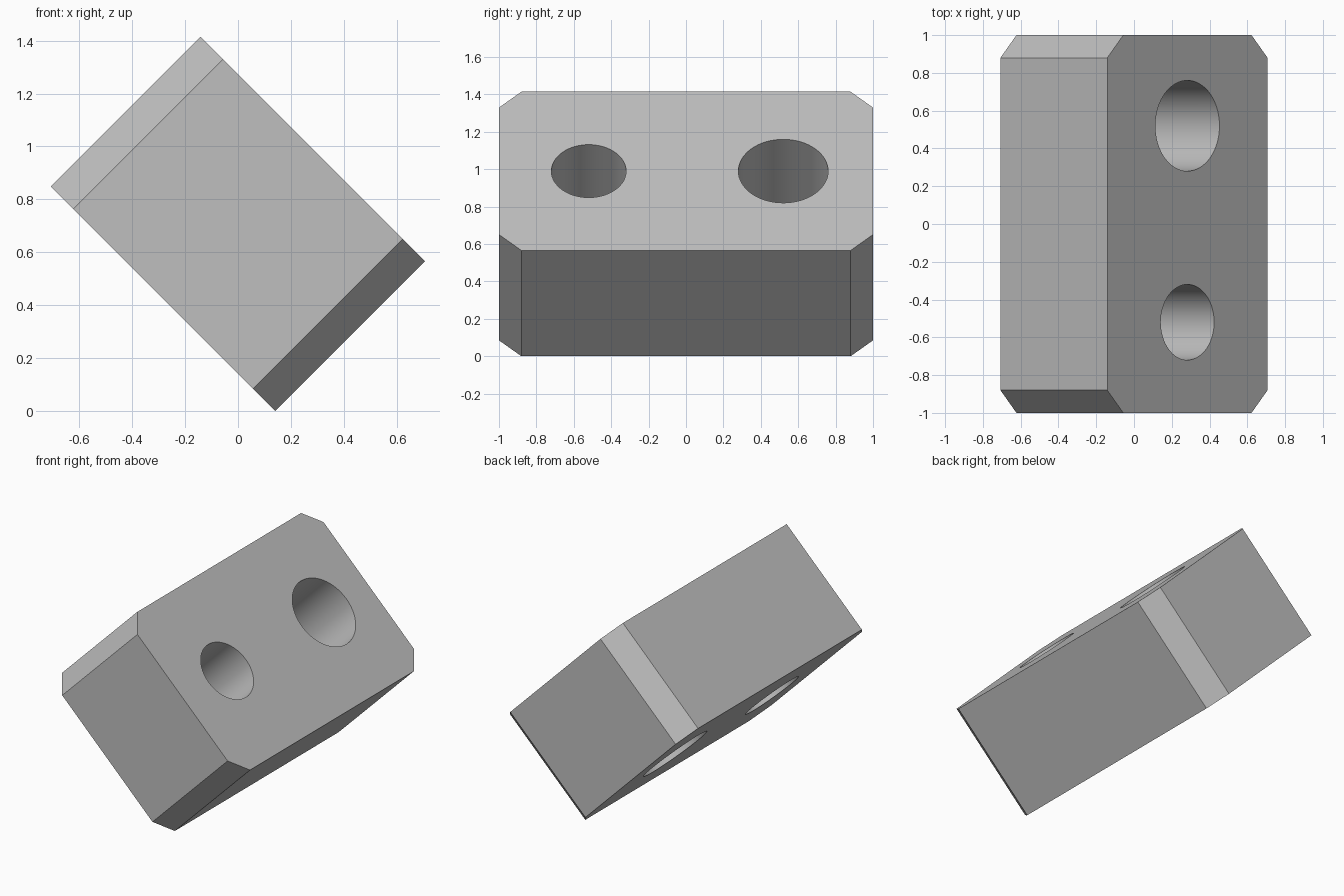
import bpy
import math

# Remove the default cube only
default = bpy.data.objects.get("Cube")
if default:
    bpy.data.objects.remove(default, do_unlink=True)

WIDTH, LENGTH, THICK = 1.2, 2.0, 0.8
CHAMFER = 0.12
HOLES = [(0.52, 0.24), (-0.52, 0.20)]  # position along the length, radius

grey = bpy.data.materials.new("plain grey")
colour = (0.52, 0.52, 0.52, 1.0)
grey.use_nodes = True
grey.diffuse_color = colour
grey.node_tree.nodes["Principled BSDF"].inputs["Base Color"].default_value = colour


def prism(name, outline, height):
    """Extruded outline, centred on the local z axis."""
    n, h = len(outline), height / 2
    verts = [(x, y, z) for z in (-h, h) for x, y in outline]
    faces = [list(range(n))[::-1], list(range(n, 2 * n))]
    faces += [(i, (i + 1) % n, (i + 1) % n + n, i + n) for i in range(n)]
    mesh = bpy.data.meshes.new(name)
    mesh.from_pydata(verts, [], faces)
    mesh.materials.append(grey)
    obj = bpy.data.objects.new(name, mesh)
    bpy.context.collection.objects.link(obj)
    return obj


# Block with four chamfered corners, mirrored from one corner
w, l, c = WIDTH / 2, LENGTH / 2, CHAMFER
corner = [(w, l - c), (w - c, l)]
outline = []
for sx, sy in ((1, 1), (-1, 1), (-1, -1), (1, -1)):
    points = corner if sx * sy > 0 else corner[::-1]
    outline += [(sx * x, sy * y) for x, y in points]
block = prism("drilled_block", outline, THICK)
bpy.context.view_layer.objects.active = block
block.select_set(True)

# Two round holes drilled right through
for y, radius in HOLES:
    ring = [(radius * math.cos(a), y + radius * math.sin(a))
            for a in (math.tau * i / 64 for i in range(64))]
    cutter = prism("hole_cutter", ring, THICK * 2)
    cutter.hide_render = True
    cut = block.modifiers.new("hole", 'BOOLEAN')
    cut.operation = 'DIFFERENCE'
    cut.solver = 'EXACT'
    cut.object = cutter
    bpy.ops.object.modifier_apply(modifier=cut.name)
    bpy.data.objects.remove(cutter, do_unlink=True)

# Smooth hole walls, sharp edges elsewhere
bpy.ops.object.shade_smooth_by_angle(angle=math.radians(30))

# Tip the block so it stands on one long edge
block.rotation_euler = (0, math.radians(45), 0)
block.location.z = (WIDTH + THICK) / 2 * math.sin(math.radians(45))
